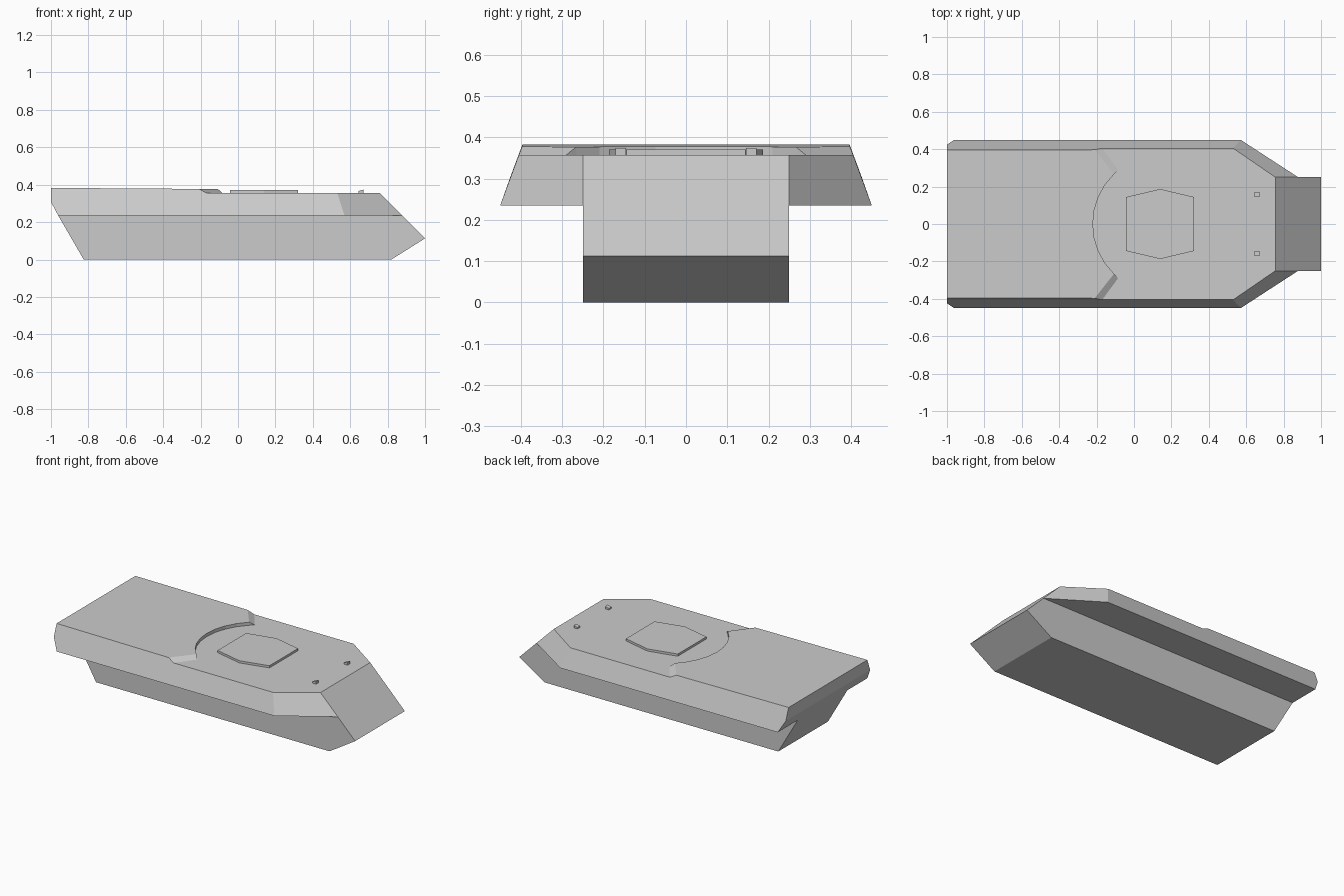
import bpy, bmesh
from math import cos, sin, radians

if "Cube" in bpy.data.objects:
    bpy.data.objects.remove(bpy.data.objects["Cube"])


def make_object(name, faces, mirror=False):
    """Mesh from a list of polygons, optionally mirrored across y = 0."""
    bm = bmesh.new()
    for sign in ((1, -1) if mirror else (1,)):
        for face in faces:
            bm.faces.new([bm.verts.new((x, y * sign, z)) for x, y, z in face])
    bmesh.ops.remove_doubles(bm, verts=bm.verts, dist=0.0005)
    bmesh.ops.recalc_face_normals(bm, faces=bm.faces)
    mesh = bpy.data.meshes.new(name)
    bm.to_mesh(mesh)
    bm.free()
    obj = bpy.data.objects.new(name, mesh)
    bpy.context.collection.objects.link(obj)
    return obj


def prism(name, bottom, top):
    """Closed solid between two matching rings."""
    n = len(bottom)
    sides = [[bottom[i], bottom[(i + 1) % n], top[(i + 1) % n], top[i]] for i in range(n)]
    return make_object(name, [bottom, top] + sides)


def mid(p):
    return (p[0], 0, p[2])


def raised(x, y):
    # rear deck slopes very gently down towards the front
    return (x, y, 0.383 - 0.007 * (x + 1))


DECK = 0.357

# Key corners of the right half of the hull
belly_rear, belly_front = (-0.825, 0.25, 0), (0.82, 0.25, 0)
nose = (1.0, 0.25, 0.113)
glacis_side, glacis_top = (0.878, 0.25, 0.235), (0.756, 0.25, DECK)
cheek_low, cheek_top = (0.57, 0.45, 0.235), (0.53, 0.405, DECK)
sponson_in, sponson_out = (-0.961, 0.25, 0.235), (-0.961, 0.45, 0.235)
rear_mid, rear_top = (-1.0, 0.424, 0.308), raised(-1.0, 0.396)
step_top, step_low = raised(-0.21, 0.397), (-0.17, 0.405, DECK)

# Turret ring recess cut into the raised rear deck
angles = [radians(180 - a) for a in (0, 11.5, 23, 34.5, 46)]
ring = [(0.15 + 0.37 * cos(a), 0.37 * sin(a)) for a in angles]
ring_low = [(x, y, DECK) for x, y in ring]
ring_top = [raised(x, y) for x, y in ring]
ring_end = (-0.085, 0.29, DECK)

faces = [
    [mid(belly_rear), mid(belly_front), belly_front, belly_rear],
    [mid(belly_front), mid(nose), nose, belly_front],
    [mid(nose), nose, glacis_side, glacis_top, mid(glacis_top)],
    [belly_rear, belly_front, nose, glacis_side, sponson_in],
    [sponson_in, glacis_side, cheek_low, sponson_out],
    [glacis_side, cheek_low, cheek_top, glacis_top],
    [sponson_out, cheek_low, cheek_top, step_low, step_top, rear_top, rear_mid],
    [mid(belly_rear), belly_rear, sponson_in, sponson_out, rear_mid, mid(rear_mid)],
    [mid(rear_mid), rear_mid, rear_top, mid(rear_top)],
    [mid(glacis_top), glacis_top, cheek_top, step_low, ring_end] + ring_low[::-1],
    [mid(rear_top), rear_top, step_top] + ring_top[::-1],
    [step_low, step_top, ring_top[-1], ring_end],
    [ring_low[-1], ring_top[-1], ring_end],
]
faces += [[ring_low[i], ring_low[i + 1], ring_top[i + 1], ring_top[i]] for i in range(4)]
make_object("hull", faces, mirror=True)

# Hexagonal turret plate
hexagon = [(-0.043, -0.144), (0.14, -0.187), (0.322, -0.144),
           (0.322, 0.144), (0.14, 0.187), (-0.043, 0.144)]
prism("turret_plate", [(x, y, DECK - 0.001) for x, y in hexagon],
      [(x, y, 0.371) for x, y in hexagon])

# Pair of small wedge-shaped lamps on the bow
wedge = [(0.645, DECK - 0.001), (0.67, DECK - 0.001), (0.67, 0.374), (0.645, 0.366)]
for side, y in (("left", 0.158), ("right", -0.158)):
    prism("bow_lamp_" + side, [(x, y - 0.013, z) for x, z in wedge],
          [(x, y + 0.013, z) for x, z in wedge])
